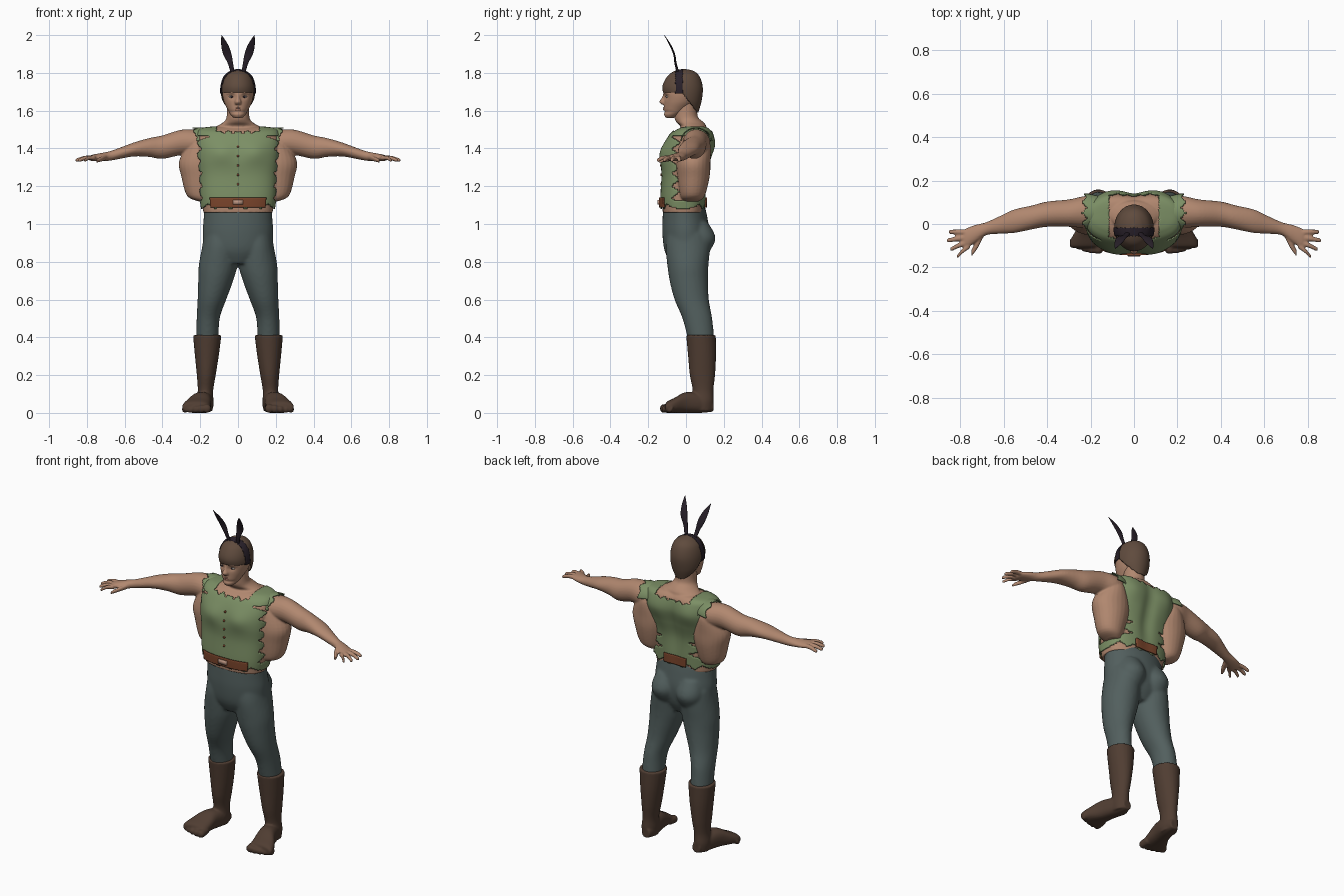
import bpy, bmesh
from math import cos, sin, pi, exp, copysign
from mathutils import Vector, Matrix

if "Cube" in bpy.data.objects:
    bpy.data.objects.remove(bpy.data.objects["Cube"], do_unlink=True)


def material(name, *rgb):
    m = bpy.data.materials.new(name)
    m.use_nodes = True
    m.diffuse_color = (*rgb, 1)
    for node in m.node_tree.nodes:
        if node.type == 'BSDF_PRINCIPLED':
            node.inputs["Base Color"].default_value = (*rgb, 1)
            node.inputs["Roughness"].default_value = .8
    return m


skin = material("skin", .44, .245, .16)
cap_brown = material("cap brown", .115, .07, .047)
boot_brown = material("boot brown", .08, .047, .032)
green = material("vest green", .2, .275, .13)
slate = material("trouser slate", .085, .115, .112)
leather = material("belt leather", .2, .06, .025)
metal = material("buckle", .5, .3, .22)
dark = material("dark violet", .022, .015, .023)
white = material("eye white", .55, .5, .45)
lip = material("lip", .34, .16, .11)

PLACE = {'x': lambda t, u, v: (t, u, v),
         'y': lambda t, u, v: (u, t, v),
         'z': lambda t, u, v: (u, v, t)}


def smooth_keys(keys, sub):
    """Spline through keys of (position, centre u, centre v, radius u, radius v)."""
    k = [Vector(key) for key in keys]
    for i in range(len(k) - 1):
        a, b, c, d = k[max(i - 1, 0)], k[i], k[i + 1], k[min(i + 2, len(k) - 1)]
        for j in range(sub):
            t = j / sub
            yield b + ((c - a) * t + (a * 2 - b * 5 + c * 4 - d) * t * t
                       + (b * 3 - a - c * 3 + d) * t * t * t) / 2
    yield k[-1]


def loft(bm, axis, keys, n=24, sub=5, power=2, grow=0, mirror=False, sculpt=None):
    """Closed skin over rounded cross-sections along an axis."""
    for side in ((1, -1) if mirror else (1,)):
        rings = []
        for t, u, v, ru, rv in smooth_keys(keys, sub):
            ring = []
            for i in range(n):
                c, s = cos(2 * pi * i / n), sin(2 * pi * i / n)
                c, s = (copysign(abs(w) ** (2 / power), w) for w in (c, s))
                co = Vector(PLACE[axis](t, u + c * (max(ru, .001) + grow),
                                        v + s * (max(rv, .001) + grow)))
                if sculpt:
                    sculpt(co)
                co.x *= side
                ring.append(bm.verts.new(co))
            rings.append(ring)
        for lo, hi in zip(rings, rings[1:]):
            for i in range(n):
                j = (i + 1) % n
                bm.faces.new((lo[i], lo[j], hi[j], hi[i]))
        bm.faces.new(rings[0])
        bm.faces.new(rings[-1])
    bmesh.ops.recalc_face_normals(bm, faces=bm.faces[:])


def cut(bm, rule):
    """Remove the faces whose centre meets the rule."""
    gone = [f for f in bm.faces if rule(f.calc_center_median())]
    bmesh.ops.delete(bm, geom=gone, context='FACES')


def finish(name, bm, *mats, voxel=0, relax=4, shell=0):
    mesh = bpy.data.meshes.new(name)
    for f in bm.faces:
        f.smooth = True
    bm.to_mesh(mesh)
    bm.free()
    ob = bpy.data.objects.new(name, mesh)
    bpy.context.collection.objects.link(ob)
    for m in mats:
        mesh.materials.append(m)
    if voxel:
        mod = ob.modifiers.new("Blend", 'REMESH')
        mod.mode, mod.voxel_size, mod.use_smooth_shade = 'VOXEL', voxel, True
        mod = ob.modifiers.new("Relax", 'SMOOTH')
        mod.factor, mod.iterations = .5, relax
    if shell:
        mod = ob.modifiers.new("Thickness", 'SOLIDIFY')
        mod.thickness, mod.offset = shell, -1
    return ob


def zigzag(t):
    return abs((t % 1) * 2 - 1) * 2 - 1


def bump(a, width):
    return exp(-(a / width) ** 2)


def chest(co):
    """Pectorals in front, spine groove and shoulder blades behind."""
    if co.y < 0:
        co.y -= .016 * bump(abs(co.x) - .09, .07) * bump(co.z - 1.38, .055)
    else:
        co.y -= .016 * bump(co.x, .04) * bump(co.z - 1.32, .2)
        co.y += .01 * bump(abs(co.x) - .12, .06) * bump(co.z - 1.42, .07)


torso = [(1.06, 0, -.015, .185, .11), (1.14, 0, -.015, .195, .113),
         (1.25, 0, -.01, .2, .112), (1.34, 0, 0, .21, .124),
         (1.42, 0, .018, .218, .125), (1.48, 0, .03, .212, .105),
         (1.505, 0, .04, .19, .08), (1.515, 0, .045, .14, .055), (1.52, 0, .045, .04, .02)]
arm = [(.14, .05, 1.44, .06, .055), (.22, .055, 1.432, .073, .068),
       (.3, .05, 1.432, .063, .067), (.4, .045, 1.407, .058, .062),
       (.47, .03, 1.405, .055, .05), (.55, .013, 1.395, .054, .037),
       (.62, -.005, 1.376, .04, .03), (.68, -.022, 1.36, .03, .025),
       (.73, -.045, 1.354, .041, .021), (.77, -.065, 1.35, .046, .017), (.785, -.07, 1.348, .04, .012)]

# Bare body: torso, neck, bulging sides, arms and hands
bm = bmesh.new()
loft(bm, 'z', torso, power=2.6, n=48, grow=-.002, sculpt=chest)
loft(bm, 'z', [(1.47, 0, .04, .16, .07), (1.515, 0, .04, .115, .068), (1.54, 0, .02, .076, .072),
               (1.57, 0, 0, .06, .062), (1.65, 0, 0, .058, .06)])
loft(bm, 'z', [(1.12, .18, .03, .03, .04), (1.15, .2, .035, .07, .065), (1.25, .2, .04, .1, .085),
               (1.33, .2, .04, .112, .09), (1.42, .2, .05, .07, .08), (1.46, .2, .05, .04, .05)],
     mirror=True)
loft(bm, 'x', arm, mirror=True)
for base, tip_x, tip_y in ((-.038, .852, -.036), (-.06, .86, -.075),
                           (-.08, .846, -.115), (-.1, .815, -.147)):
    loft(bm, 'x', [(.755, base, 1.35, .013, .013), ((.76 + tip_x) / 2, (base + tip_y) / 2, 1.35, .012, .012),
                   (tip_x - .006, tip_y, 1.338, .01, .01), (tip_x, tip_y, 1.336, .005, .005)],
         n=12, mirror=True)
loft(bm, 'x', [(.69, -.035, 1.355, .02, .015), (.72, -.09, 1.345, .024, .014),
               (.748, -.135, 1.335, .016, .011)], n=12, mirror=True)
finish("body", bm, skin, voxel=.0055, relax=3)


# Head with eye sockets, nose and brow
def sockets(co):
    if co.y < -.05:
        co.y += .009 * bump(abs(co.x) - .033, .017) * bump(co.z - 1.674, .013)
        co.y += .006 * bump(co.z - 1.593, .008)


bm = bmesh.new()
loft(bm, 'z', [(1.562, 0, -.085, .022, .022), (1.58, 0, -.072, .04, .045), (1.61, 0, -.05, .057, .067),
               (1.65, 0, -.03, .075, .087), (1.7, 0, -.02, .083, .098), (1.76, 0, -.015, .074, .086),
               (1.8, 0, -.012, .04, .05)], n=64, sub=8, sculpt=sockets)
loft(bm, 'z', [(1.632, 0, -.112, .016, .016), (1.647, 0, -.117, .018, .024),
               (1.67, 0, -.112, .01, .015), (1.698, 0, -.107, .011, .012)], n=16)
loft(bm, 'x', [(.01, -.112, 1.692, .006, .005), (.035, -.105, 1.696, .01, .007),
               (.06, -.085, 1.69, .008, .005)], n=12, mirror=True)
finish("head", bm, skin, voxel=.004, relax=3)

bm = bmesh.new()
for z, thick in ((1.614, .005), (1.606, .006)):
    loft(bm, 'x', [(-.027, -.1, z, .004, .002), (0, -.115, z, .006, thick), (.027, -.1, z, .004, .002)], n=12)
finish("lips", bm, lip)

# Eyes with a dark iris facing forward
bm = bmesh.new()
for side in (1, -1):
    bmesh.ops.create_uvsphere(bm, u_segments=24, v_segments=16, radius=.012,
                              matrix=Matrix.Translation((side * .033, -.096, 1.674))
                              @ Matrix.Diagonal((1.2, 1, .6, 1)) @ Matrix.Rotation(pi / 2, 4, 'X'))
bm.normal_update()
for f in bm.faces:
    c = f.calc_center_median()
    f.material_index = int(c.y < -.096 and (abs(c.x) - .033) ** 2 + (c.z - 1.674) ** 2 < .006 ** 2)
finish("eyes", bm, white, dark)

# Close-fitting cap and the band lying over it
cap = [(1.59, 0, .015, .05, .05), (1.65, 0, -.008, .083, .09), (1.72, 0, -.018, .09, .107),
       (1.78, 0, -.014, .073, .086), (1.81, 0, -.01, .04, .05), (1.821, 0, -.01, .004, .004)]
bm = bmesh.new()
loft(bm, 'z', cap, n=96, sub=14)
cut(bm, lambda c: c.z < 1.696 - 1.3 * max(0, c.y + .02))
finish("cap", bm, cap_brown, shell=.005)
bm = bmesh.new()
loft(bm, 'z', cap, n=96, sub=14, grow=.004)
cut(bm, lambda c: c.z < 1.69 or not -.055 < c.y < -.018)
finish("ear_band", bm, dark, shell=.004)

# Tall flat ears curling forward
bm = bmesh.new()
loft(bm, 'z', [(1.79, .026, -.04, .01, .008), (1.85, .04, -.055, .014, .006), (1.9, .057, -.063, .022, .005),
               (1.95, .071, -.085, .018, .005), (2, .087, -.115, .001, .001)], mirror=True)
finish("tall_ears", bm, dark)


# Torn vest with ragged armholes, neckline and hem
def torn(c):
    rip = .025 * zigzag(c.z / .065)
    armhole = 1.125 < c.z < 1.47 and abs(c.x) > .09 and -.055 + rip < c.y < .085 + rip
    neck = abs(c.x) < .115 and c.z > 1.488 + .008 * zigzag(c.x / .05)
    return armhole or neck or c.z < 1.092 + .014 * zigzag(c.x / .08)


bm = bmesh.new()
loft(bm, 'z', torso, n=144, sub=12, power=2.6, grow=.008, sculpt=chest)
cut(bm, torn)
front = [v.co.copy() for v in bm.verts if abs(v.co.x) < .02 and v.co.y < 0]
finish("vest", bm, green, shell=.006)
bm = bmesh.new()
loft(bm, 'x', arm[:3], n=64, sub=16, grow=.012, mirror=True)
cut(bm, lambda c: c.z < 1.44 or not .16 < abs(c.x) < .228 + .012 * zigzag(c.y / .05))
finish("vest_shoulders", bm, green, shell=.006)


def front_y(z):
    return min(front, key=lambda co: abs(co.z - z) + abs(co.x)).y


bm = bmesh.new()
for i in range(5):
    z = 1.21 + i * .05
    bmesh.ops.create_cone(bm, cap_ends=True, segments=12, radius1=.007, radius2=.006, depth=.008,
                          matrix=Matrix.Translation((0, front_y(z), z)) @ Matrix.Rotation(pi / 2, 4, 'X'))
finish("buttons", bm, leather)

# Belt pieces and buckle
bm = bmesh.new()
loft(bm, 'z', torso, n=144, sub=16, power=2.6, grow=.016, sculpt=chest)
cut(bm, lambda c: not 1.09 < c.z < 1.14 or abs(c.x) > (.147 if c.y < 0 else .075))
finish("belt", bm, leather, shell=.008)
bm = bmesh.new()
bmesh.ops.create_cube(bm, size=1, matrix=Matrix.Translation((0, front_y(1.115) - .01, 1.115))
                      @ Matrix.Diagonal((.055, .009, .026, 1)))
finish("buckle", bm, metal)

# Trousers: pelvis, buttocks and legs blended together
bm = bmesh.new()
loft(bm, 'z', [(.79, 0, 0, .1, .08), (.86, 0, 0, .172, .114), (.95, 0, 0, .187, .125),
               (1.03, 0, -.005, .182, .119), (1.095, 0, -.01, .18, .11)], n=40)
loft(bm, 'z', [(.82, .08, .05, .05, .05), (.92, .082, .07, .08, .087), (1.01, .08, .055, .06, .06)], mirror=True)
loft(bm, 'z', [(.39, .162, .08, .06, .07), (.5, .158, .06, .061, .079), (.6, .138, .03, .076, .091),
               (.7, .118, .015, .093, .102), (.78, .106, .01, .102, .109), (.88, .098, .01, .092, .118),
               (.95, .09, .01, .09, .11)], mirror=True)
finish("trousers", bm, slate, voxel=.009, relax=6)

# Soft boots with shaped toes
bm = bmesh.new()
loft(bm, 'z', [(.01, .175, .085, .04, .055), (.06, .175, .087, .045, .06), (.12, .172, .09, .041, .055),
               (.2, .168, .087, .05, .067), (.3, .165, .085, .063, .074), (.4, .163, .08, .074, .078),
               (.412, .163, .08, .074, .078)], mirror=True)
loft(bm, 'y', [(.145, .168, .035, .025, .028), (.08, .175, .05, .046, .05), (0, .195, .055, .055, .055),
               (-.06, .215, .04, .07, .04), (-.1, .224, .03, .072, .03), (-.11, .225, .025, .06, .02)],
     power=2.4, mirror=True)
for i in range(5):
    x, r, tip = .165 + i * .029, .023 - i * .0018, -.137 + i * i * .0022
    loft(bm, 'y', [(-.07, x, .028, r, r), (tip + .018, x, r, r, r), (tip + .005, x, r, r * .75, r * .75),
                   (tip, x, r, r * .3, r * .3)], n=14, mirror=True)
finish("boots", bm, boot_brown, voxel=.006, relax=3)
